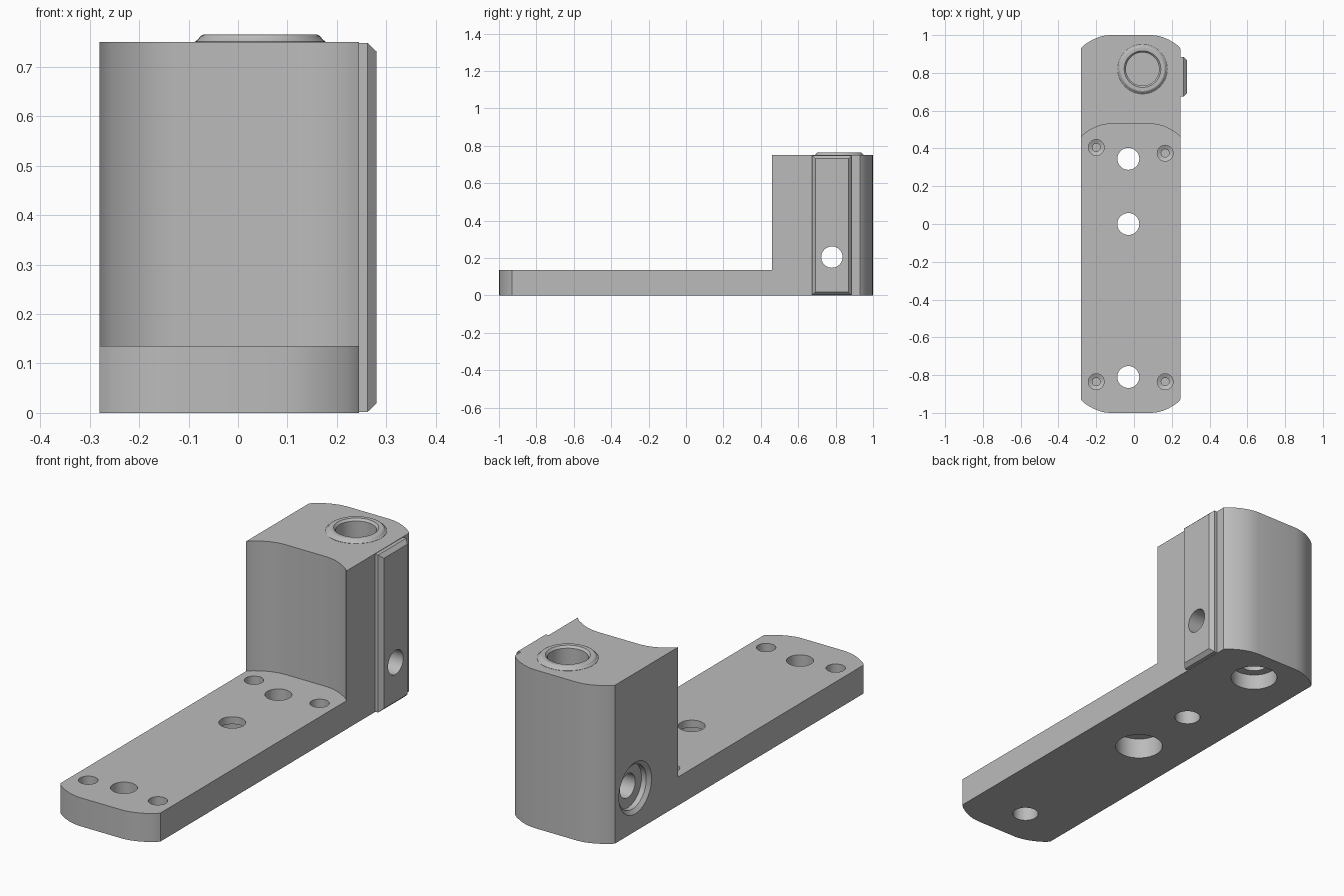
import bpy, bmesh, math
from mathutils import Matrix, Vector

if "Cube" in bpy.data.objects:
    bpy.data.objects.remove(bpy.data.objects["Cube"], do_unlink=True)

grey = bpy.data.materials.new("machined grey")
grey.use_nodes = True
grey.diffuse_color = (0.5, 0.5, 0.5, 1)
for node in grey.node_tree.nodes:
    if node.type == 'BSDF_PRINCIPLED':
        node.inputs["Base Color"].default_value = (0.5, 0.5, 0.5, 1)

LEFT, RIGHT = 0.245, -0.28
MID = (LEFT + RIGHT) / 2
HALF = (LEFT - RIGHT) / 2
PLATE, TOP = 0.135, 0.75


def loft(name, rings):
    """Solid skinned through rings of points, capped at both ends."""
    bm = bmesh.new()
    loops = [[bm.verts.new(p) for p in ring] for ring in rings]
    n = len(loops[0])
    for a, b in zip(loops, loops[1:]):
        for i in range(n):
            j = (i + 1) % n
            bm.faces.new((a[i], a[j], b[j], b[i]))
    bm.faces.new(loops[0][::-1])
    bm.faces.new(loops[-1])
    bmesh.ops.recalc_face_normals(bm, faces=bm.faces[:])
    mesh = bpy.data.meshes.new(name)
    bm.to_mesh(mesh)
    bm.free()
    mesh.materials.append(grey)
    obj = bpy.data.objects.new(name, mesh)
    bpy.context.collection.objects.link(obj)
    return obj


def prism(name, outline, z0, z1):
    return loft(name, [[(x, y, z) for x, y in outline] for z in (z0, z1)])


def lathe(name, x, y, profile, turn=None, sides=48):
    """Revolve (radius, height) pairs about a vertical axis, then turn."""
    angles = [2 * math.pi * i / sides for i in range(sides)]
    obj = loft(name, [[(x + r * math.cos(a), y + r * math.sin(a), z)
                       for a in angles] for r, z in profile])
    if turn:
        obj.data.transform(turn)
    return obj


def rounded_end(y):
    """Bowed end with softened corners, going from right to left."""
    corner = [(0, 0.07), (0.008, 0.06), (0.025, 0.046), (0.06, 0.025), (0.09, 0.012),
              (0.117, 0.004), (0.15, 0)]
    half = [(HALF - inset, y - drop) for inset, drop in corner]
    return [(MID - x, v) for x, v in half] + [(MID + x, v) for x, v in half[::-1]]


def combine(obj, other, operation):
    mod = obj.modifiers.new(operation, 'BOOLEAN')
    mod.operation, mod.solver, mod.object = operation, 'EXACT', other
    graph = bpy.context.evaluated_depsgraph_get()
    mesh = bpy.data.meshes.new_from_object(obj.evaluated_get(graph))
    obj.modifiers.clear()
    obj.data = mesh
    bpy.data.objects.remove(other, do_unlink=True)


# Full-length block, then clear the space above the plate
back = rounded_end(1)
front = [(x, -y) for x, y in reversed(back)]
body = prism("bracket_body", back + front, 0, TOP)
step = rounded_end(0.53)
clearance = [(RIGHT - 0.2, step[0][1])] + step + [(LEFT + 0.2, step[-1][1]),
             (LEFT + 0.2, -1.2), (RIGHT - 0.2, -1.2)]
combine(body, prism("step_cutter", clearance, PLATE, 1), 'DIFFERENCE')


# Chamfered rail on the left side of the tower
def rail_ring(x, inset):
    y0, y1, z0, z1 = 0.675 + inset, 0.885 - inset, 0.002 + inset, 0.748 - inset
    return [(x, y0, z0), (x, y1, z0), (x, y1, z1), (x, y0, z1)]


rail = loft("side_rail", [rail_ring(0.2, 0), rail_ring(0.262, 0), rail_ring(0.28, 0.017)])
combine(body, rail, 'UNION')

# Raised collar on top, with a blind bore
collar = [(0.132, 0.7), (0.132, 0.751), (0.126, 0.755), (0.121, 0.762), (0.115, 0.765)]
combine(body, lathe("collar", 0.045, 0.82, collar), 'UNION')
cuts = [lathe("top_bore", 0.045, 0.82, [(0.088, 0.35), (0.088, 0.755), (0.098, 0.766), (0.098, 0.9)])]

# Through holes in the plate; the middle one is counterbored from below
for y in (-0.81, 0.345):
    cuts.append(lathe("plate_hole", -0.03, y, [(0.058, -0.1), (0.058, 0.2)]))
cuts.append(lathe("middle_hole", -0.03, 0,
                  [(0.107, -0.1), (0.107, 0.1), (0.058, 0.1), (0.058, 0.2)]))

# Stepped blind bore under the tower
cuts.append(lathe("under_bore", -0.03, 0.82,
                  [(0.105, -0.1), (0.105, 0.075), (0.065, 0.075), (0.065, 0.3)]))

# Blind screw holes at the plate corners
for x, y in ((-0.2, 0.405), (0.165, 0.375), (-0.2, -0.835), (0.165, -0.835)):
    cuts.append(lathe("screw_hole", x, y,
                      [(0.021, 0.03), (0.021, 0.065), (0.042, 0.075), (0.042, 0.2)], sides=32))

# Cross hole through the tower, counterbored on the right side
sideways = Matrix.Translation(Vector((0, 0.78, 0.205))) @ Matrix.Rotation(math.pi / 2, 4, 'Y')
cross = [(0.122, -0.4), (0.122, RIGHT), (0.104, RIGHT + 0.015), (0.104, RIGHT + 0.04),
         (0.057, RIGHT + 0.04), (0.057, 0.4)]
cuts.append(lathe("cross_hole", 0, 0, cross, sideways))

for cutter in cuts:
    combine(body, cutter, 'DIFFERENCE')

# Smooth curves, crisp edges
bpy.ops.object.select_all(action='DESELECT')
body.select_set(True)
bpy.context.view_layer.objects.active = body
bpy.ops.object.shade_smooth_by_angle(angle=math.radians(25))
